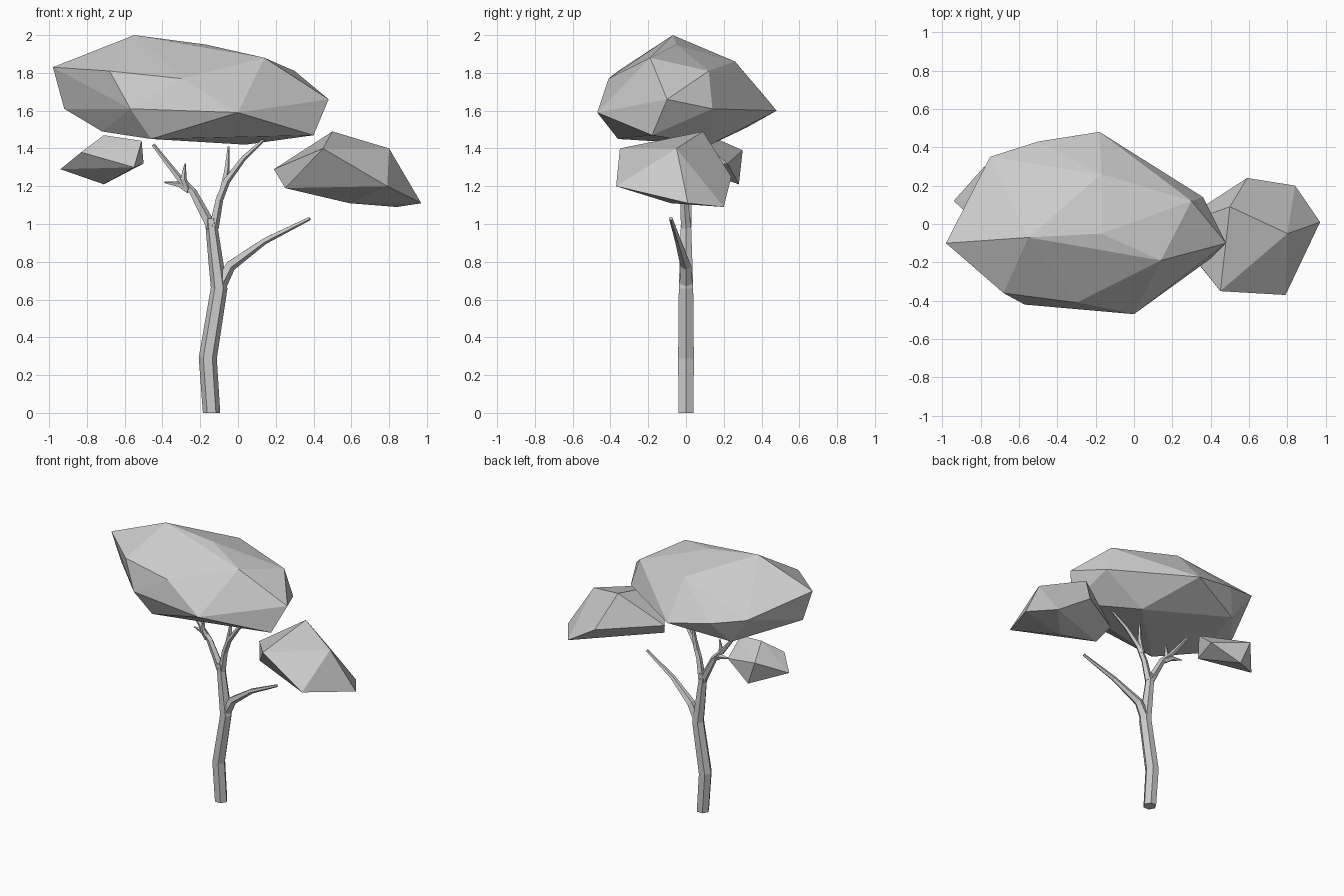
import bpy
import bmesh
from mathutils import Vector, Matrix
from math import cos, sin, tau

default_cube = bpy.data.objects.get("Cube")
if default_cube:
    bpy.data.objects.remove(default_cube, do_unlink=True)


def make_material(name, color):
    material = bpy.data.materials.new(name)
    material.use_nodes = True
    material.diffuse_color = color
    shader = next(n for n in material.node_tree.nodes if n.type == "BSDF_PRINCIPLED")
    shader.inputs["Base Color"].default_value = color
    return material


light_grey = make_material("light grey", (0.6, 0.6, 0.6, 1))


def finish_object(name, bm):
    """Turn a bmesh into a flat shaded object."""
    bmesh.ops.recalc_face_normals(bm, faces=bm.faces[:])
    mesh = bpy.data.meshes.new(name)
    bm.to_mesh(mesh)
    bm.free()
    mesh.materials.append(light_grey)
    obj = bpy.data.objects.new(name, mesh)
    bpy.context.collection.objects.link(obj)
    return obj


def leaf_clump(name, corners):
    """Faceted foliage: the convex hull of its corners."""
    bm = bmesh.new()
    for corner in corners:
        bm.verts.new(corner)
    result = bmesh.ops.convex_hull(bm, input=bm.verts[:])
    loose = [v for v in bm.verts if not v.link_faces]
    bmesh.ops.delete(bm, geom=loose, context="VERTS")
    return finish_object(name, bm)


def limb(name, path, sides=5):
    """Tapered tube through (x, y, z, radius) points, capped at both ends."""
    bm = bmesh.new()
    points = [Vector(p[:3]) for p in path]
    rings = []
    for i, point in enumerate(points):
        before, after = points[max(i - 1, 0)], points[min(i + 1, len(points) - 1)]
        along = (after - before).normalized()
        if i == 0 and point.z == 0:
            along = Vector((0, 0, 1))
        across = Vector((0, 1, 0)).cross(along).normalized()
        other = along.cross(across)
        radius = path[i][3]
        rings.append([
            bm.verts.new(point + radius * (across * cos(tau * k / sides) + other * sin(tau * k / sides)))
            for k in range(sides)
        ])
    for lower, upper in zip(rings, rings[1:]):
        for k in range(sides):
            n = (k + 1) % sides
            bm.faces.new((lower[k], lower[n], upper[n], upper[k]))
    bm.faces.new(rings[0])
    bm.faces.new(rings[-1])
    return finish_object(name, bm)


# Trunk, bending gently up to the upper fork
limb("trunk", [
    (-.14, 0, 0, .046), (-.16, 0, .29, .048), (-.1, 0, .66, .044),
    (-.12, 0, .82, .038), (-.145, 0, 1.03, .03),
], sides=6)

# Long side branch
limb("side_branch", [
    (-.1, 0, .67, .038), (-.04, 0, .78, .03), (.14, -.04, .91, .018), (.38, -.08, 1.03, .01),
])

# Upper fork with its twigs
limb("left_branch", [
    (-.14, 0, .98, .03), (-.24, .01, 1.17, .022), (-.31, .02, 1.24, .018), (-.45, .03, 1.42, .01),
])
limb("left_upright_twig", [(-.27, .01, 1.19, .02), (-.29, 0, 1.24, .018), (-.28, 0, 1.32, .004)])
limb("left_outer_twig", [(-.26, .01, 1.18, .022), (-.31, .03, 1.21, .018), (-.39, .04, 1.22, .004)])
limb("right_branch", [
    (-.13, 0, .98, .028), (-.1, -.01, 1.13, .022), (-.06, -.02, 1.23, .02),
    (.03, -.04, 1.35, .015), (.14, -.06, 1.45, .008),
])
limb("right_upright_twig", [(-.08, -.01, 1.18, .02), (-.06, -.01, 1.28, .016), (-.05, 0, 1.41, .006)])

# Large main crown
leaf_clump("main_crown", [
    # ridge and upper corners
    (-.98, -.1, 1.83), (-.55, -.07, 2), (-.17, -.05, 1.95), (.14, -.19, 1.88),
    (.3, .12, 1.81), (-.17, .26, 1.86), (-.68, -.36, 1.81), (-.3, -.41, 1.77),
    # widest corners
    (.48, -.1, 1.66), (0, -.47, 1.59), (-.57, -.42, 1.61), (-.92, -.07, 1.61),
    (-.75, .35, 1.72), (-.5, .43, 1.66), (-.18, .48, 1.6), (.36, .14, 1.61),
    # underside
    (.4, -.18, 1.47), (.04, .13, 1.42), (-.46, -.36, 1.45), (-.72, -.17, 1.49), (-.6, .32, 1.51),
])

# Medium clump over the side branch
leaf_clump("side_crown", [
    (.5, .09, 1.49), (.8, -.05, 1.4), (.45, -.35, 1.4), (.59, .24, 1.25),
    (.97, .01, 1.11), (.79, -.37, 1.2), (.84, .2, 1.09),
    (.19, -.02, 1.29), (.25, -.1, 1.19), (.59, -.08, 1.11),
])

# Small clump beside the left branch
leaf_clump("small_crown", [
    (-.71, .12, 1.47), (-.51, .08, 1.44), (-.83, .02, 1.38), (-.78, .3, 1.39),
    (-.94, .12, 1.29), (-.71, .28, 1.21), (-.5, .22, 1.32), (-.55, .02, 1.3),
])
